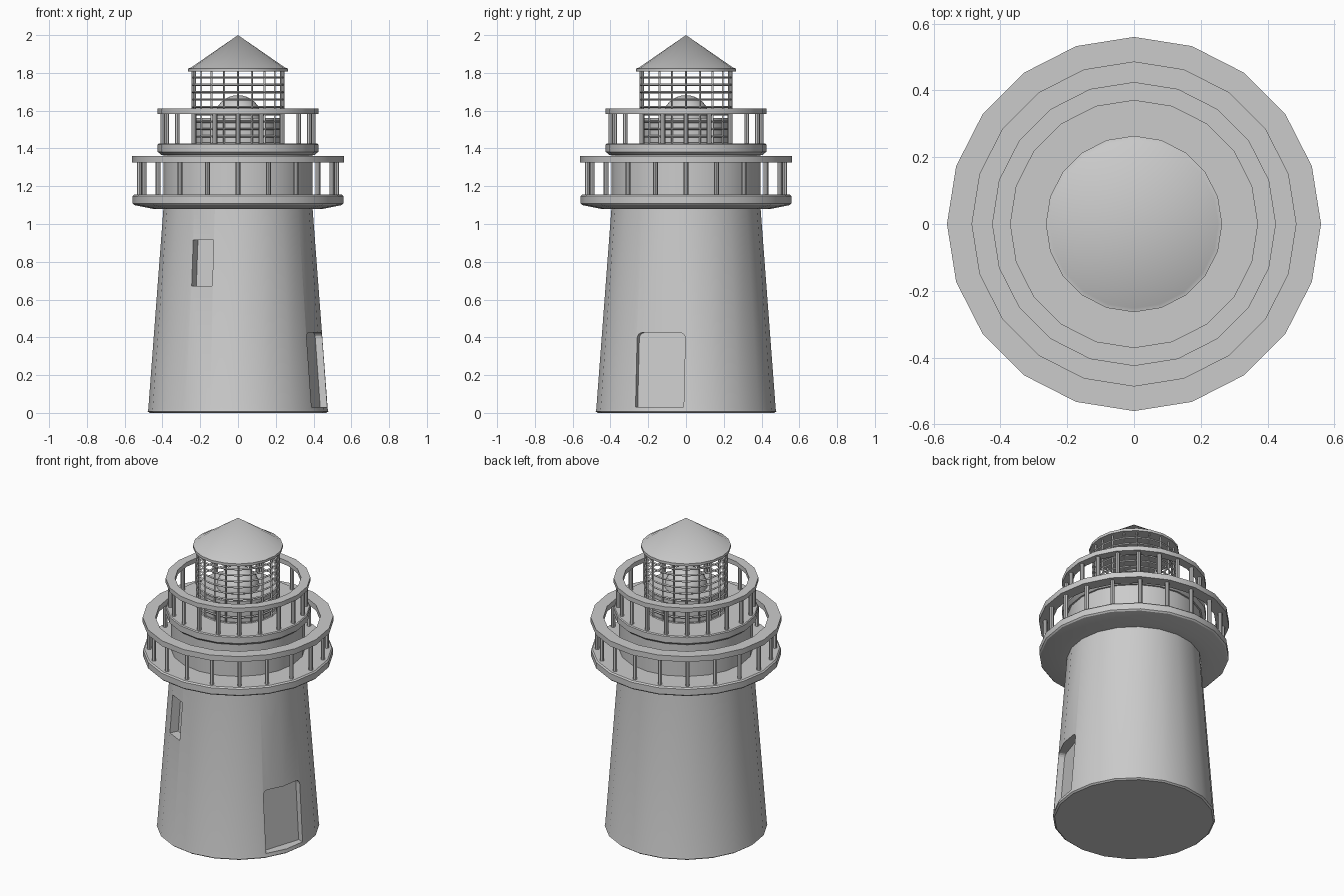
import bpy, bmesh, math
from mathutils import Vector

if "Cube" in bpy.data.objects:
    bpy.data.objects.remove(bpy.data.objects["Cube"])

N = 20  # sides of every round part


def add_object(name, bm, smooth=True):
    bmesh.ops.remove_doubles(bm, verts=bm.verts[:], dist=1e-5)
    bmesh.ops.recalc_face_normals(bm, faces=bm.faces[:])
    me = bpy.data.meshes.new(name)
    bm.to_mesh(me)
    bm.free()
    ob = bpy.data.objects.new(name, me)
    bpy.context.collection.objects.link(ob)
    if smooth:
        bpy.ops.object.select_all(action='DESELECT')
        ob.select_set(True)
        bpy.context.view_layer.objects.active = ob
        bpy.ops.object.shade_smooth_by_angle(angle=math.radians(32))
    return ob


def lathe(name, profile, loop=False, smooth=True):
    """Revolve (radius, z) points about z."""
    bm = bmesh.new()
    rings = []
    for r, z in profile:
        if r == 0:
            rings.append([bm.verts.new((0, 0, z))] * N)
        else:
            rings.append([bm.verts.new((r * math.cos(i * math.tau / N),
                                        r * math.sin(i * math.tau / N), z)) for i in range(N)])
    pairs = list(zip(rings, rings[1:]))
    if loop:
        pairs.append((rings[-1], rings[0]))
    for a, b in pairs:
        for i in range(N):
            j = (i + 1) % N
            bm.faces.new(list(dict.fromkeys((a[i], a[j], b[j], b[i]))))
    return add_object(name, bm, smooth)


def tower_radius(z):
    return 0.475 - 0.0755 * (z - 0.02)


def recess(name, target, angle, outline, inset):
    """Cut an outline of (sideways, z) points into the sloping wall."""
    a = math.radians(angle)
    out = Vector((math.cos(a), math.sin(a), 0))
    side = Vector((-math.sin(a), math.cos(a), 0))
    bm = bmesh.new()
    inner, outer = [], []
    for s, z in outline:
        for ring, d in ((inner, -inset), (outer, 0.1)):
            ring.append(bm.verts.new(out * (tower_radius(z) + d) + side * s + Vector((0, 0, z))))
    bm.faces.new(inner)
    bm.faces.new(outer)
    n = len(outline)
    for i in range(n):
        j = (i + 1) % n
        bm.faces.new((inner[i], inner[j], outer[j], outer[i]))
    cutter = add_object(name, bm, False)
    cutter.hide_render = True
    cutter.hide_viewport = True
    mod = target.modifiers.new(name, 'BOOLEAN')
    mod.object = cutter
    mod.operation = 'DIFFERENCE'
    mod.solver = 'EXACT'


def posts(name, radius, z0, z1):
    bm = bmesh.new()
    for i in range(N):
        a = i * math.tau / N
        made = bmesh.ops.create_cone(bm, cap_ends=True, segments=8, radius1=0.013,
                                     radius2=0.013, depth=z1 - z0)
        bmesh.ops.translate(bm, verts=made['verts'],
                            vec=(radius * math.cos(a), radius * math.sin(a), (z0 + z1) / 2))
    return add_object(name, bm)


# Tower body with both gallery decks
tower = lathe("tower", [(0, 0), (0.468, 0), (0.478, 0.008), (0.475, 0.02), (0.395, 1.08),
                        (0.45, 1.08), (0.55, 1.1), (0.558, 1.108), (0.558, 1.147),
                        (0.55, 1.155), (0.395, 1.155), (0.395, 1.365), (0.405, 1.365),
                        (0.425, 1.382), (0.425, 1.42), (0.42, 1.426), (0, 1.426)])

# Door recess with rounded top corners, and one narrow window
c, w, top = 0.03, 0.134, 0.425
arch = [(-w, 0.03), (w, 0.03)]
arch += [(w - c + c * math.cos(t), top - c + c * math.sin(t))
         for t in (k * math.pi / 8 for k in range(5))]
arch += [(-x, z) for x, z in reversed(arch[2:])]
recess("door_cutter", tower, -18, arch, 0.06)
recess("window_cutter", tower, -117,
       [(-0.061, 0.672), (0.061, 0.672), (0.061, 0.915), (-0.061, 0.915)], 0.06)

# Railings
for label, r_in, r_out, z0, z1, deck in (("lower", 0.485, 0.56, 1.325, 1.36, 1.15),
                                         ("upper", 0.37, 0.425, 1.583, 1.612, 1.42)):
    lathe(label + "_handrail", [(r_in, z0), (r_out, z0), (r_out, z1), (r_in, z1)], loop=True)
    posts(label + "_posts", (r_in + r_out) / 2, deck, z0 + 0.005)

# Lantern: wire cage, plinth and domed lamp
rows = 10
cage = lathe("lantern_cage", [(0.24, 1.425 + 0.39 * k / rows) for k in range(rows + 1)],
             smooth=False)
wire = cage.modifiers.new("bars", 'WIREFRAME')
wire.thickness = 0.012
wire.use_boundary = True
lathe("lantern_plinth", [(0, 1.42), (0.225, 1.42), (0.225, 1.56), (0, 1.56)])
lathe("lamp_dome", [(0.127 * math.cos(k * math.pi / 16), 1.555 + 0.127 * math.sin(k * math.pi / 16))
                    for k in range(8)] + [(0, 1.682)])

# Conical roof with eave ring
lathe("roof", [(0, 1.808), (0.264, 1.808), (0.264, 1.824), (0.252, 1.826), (0, 2.0)])
